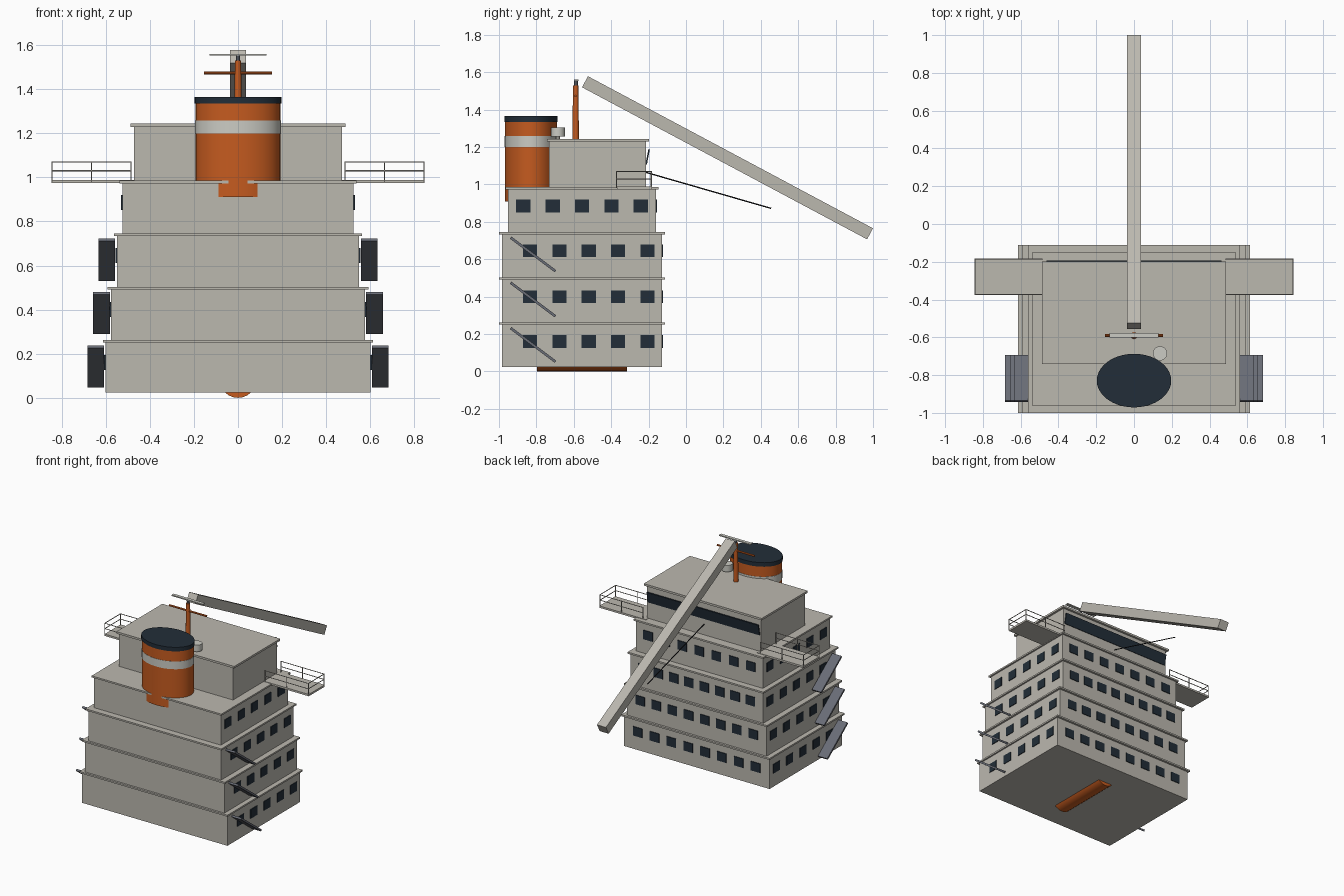
import bpy, bmesh, math
from mathutils import Vector, Matrix

if "Cube" in bpy.data.objects:
    bpy.data.objects.remove(bpy.data.objects["Cube"])


def material(name, rgb):
    m = bpy.data.materials.new(name)
    m.diffuse_color = (*rgb, 1)
    m.use_nodes = True
    m.node_tree.nodes["Principled BSDF"].inputs["Base Color"].default_value = m.diffuse_color
    return m


WALL = material("warm_grey", (0.50, 0.48, 0.43))
LIGHT = material("pale_grey", (0.60, 0.60, 0.55))
ORANGE = material("burnt_orange", (0.56, 0.105, 0.014))
NAVY = material("dark_navy", (0.016, 0.027, 0.040))
STEEL = material("steel_grey", (0.14, 0.15, 0.18))
BLACK = material("black", (0.01, 0.01, 0.012))


def finish(name, bm, mat, smooth=False):
    bmesh.ops.recalc_face_normals(bm, faces=bm.faces)
    me = bpy.data.meshes.new(name)
    bm.to_mesh(me)
    bm.free()
    me.materials.append(mat)
    ob = bpy.data.objects.new(name, me)
    bpy.context.collection.objects.link(ob)
    if smooth:
        bpy.ops.object.select_all(action='DESELECT')
        ob.select_set(True)
        bpy.context.view_layer.objects.active = ob
        bpy.ops.object.shade_smooth_by_angle(angle=math.radians(35))
    return ob


def add_box(bm, x0, x1, y0, y1, z0, z1):
    m = Matrix.Translation(((x0 + x1) / 2, (y0 + y1) / 2, (z0 + z1) / 2))
    bmesh.ops.create_cube(bm, size=1, matrix=m @ Matrix.Diagonal((x1 - x0, y1 - y0, z1 - z0, 1)))


def box(name, mat, *dims):
    bm = bmesh.new()
    add_box(bm, *dims)
    return finish(name, bm, mat)


def add_rod(bm, a, b, r, seg=6, r2=None):
    a, b = Vector(a), Vector(b)
    rot = (b - a).to_track_quat('Z', 'Y').to_matrix().to_4x4()
    bmesh.ops.create_cone(bm, cap_ends=True, segments=seg, radius1=r,
                          radius2=r if r2 is None else r2, depth=(b - a).length,
                          matrix=Matrix.Translation((a + b) / 2) @ rot)


def rod(name, mat, a, b, r, seg=6, r2=None, smooth=False):
    bm = bmesh.new()
    add_rod(bm, a, b, r, seg, r2)
    return finish(name, bm, mat, smooth)


def add_bar_yz(bm, x0, x1, a, b, t):
    # rectangular bar running from a to b in the yz plane
    (y0, z0), (y1, z1) = a, b
    m = (Matrix.Translation(((x0 + x1) / 2, (y0 + y1) / 2, (z0 + z1) / 2))
         @ Matrix.Rotation(math.atan2(z1 - z0, y1 - y0), 4, 'X')
         @ Matrix.Diagonal((x1 - x0, math.hypot(y1 - y0, z1 - z0), t, 1)))
    bmesh.ops.create_cube(bm, size=1, matrix=m)


def bar_yz(name, mat, *args):
    bm = bmesh.new()
    add_bar_yz(bm, *args)
    return finish(name, bm, mat)


# Deck tiers: half width, y range, z range, slab half width and y range, window data
tiers = [
    (0.602, -0.985, -0.128, 0.025, 0.252, 0.613, -1.0, -0.112, 0.160, -0.834, 8),
    (0.577, -0.985, -0.128, 0.260, 0.492, 0.592, -1.0, -0.112, 0.400, -0.834, 8),
    (0.550, -0.985, -0.128, 0.500, 0.734, 0.562, -1.0, -0.112, 0.645, -0.834, 8),
    (0.525, -0.952, -0.160, 0.742, 0.974, 0.537, -0.964, -0.147, 0.885, -0.870, 7),
]
for i, (hw, y0, y1, z0, z1, sw, s0, s1, wz, wy, n) in enumerate(tiers, 1):
    box(f"deck_house_{i}", WALL, -hw, hw, y0, y1, z0, z1)
    box(f"deck_slab_{i}", WALL, -sw, sw, s0, s1, z1 - 0.001, z1 + 0.011)
    bm = bmesh.new()
    for k in range(5):                        # side windows
        c = wy + 0.157 * k
        for s in (-1, 1):
            xs = sorted((s * (hw - 0.003), s * (hw + 0.005)))
            add_box(bm, *xs, c - 0.038, c + 0.038, wz - 0.034, wz + 0.034)
    step = 2 * hw * 0.81 / (n - 1)
    for k in range(n):                        # forward windows
        c = (k - (n - 1) / 2) * step
        add_box(bm, c - 0.038, c + 0.038, y1 - 0.003, y1 + 0.005, wz - 0.034, wz + 0.034)
    finish(f"windows_{i}", bm, NAVY)

# Bridge with tilted window strip
box("bridge_house", WALL, -0.472, 0.472, -0.733, -0.214, 0.983, 1.23)
box("bridge_roof", WALL, -0.488, 0.488, -0.742, -0.198, 1.229, 1.244)
bar_yz("bridge_window", NAVY, -0.462, 0.462, (-0.213, 1.107), (-0.197, 1.188), 0.008)

# Bridge wings with railings
for s, side in ((-1, "left"), (1, "right")):
    xs = sorted((s * 0.46, s * 0.845))
    box(f"bridge_wing_{side}", WALL, *xs, -0.37, -0.182, 0.974, 0.988)
    bm = bmesh.new()
    xi, xo, ya, yb = s * 0.485, s * 0.843, -0.372, -0.186
    for z in (1.03, 1.07):
        for a, b in (((xi, ya), (xo, ya)), ((xo, ya), (xo, yb)), ((xo, yb), (xi, yb))):
            add_rod(bm, (*a, z), (*b, z), 0.003)
    for x in (xi, (xi + xo) / 2, xo):
        for y in (ya, yb):
            add_rod(bm, (x, y, 0.98), (x, y, 1.072), 0.003)
    finish(f"wing_railing_{side}", bm, WALL)

# Outside stairways
for i, (x, z) in enumerate(((0.607, 0.142), (0.581, 0.385), (0.557, 0.626)), 1):
    for s, side in ((-1, "left"), (1, "right")):
        xs = sorted((s * x, s * (x + 0.076)))
        bar_yz(f"stair_{i}_{side}", STEEL, *xs, (-0.938, z + 0.09), (-0.698, z - 0.09), 0.014)


# Oval funnel
def oval(name, mat, rx, ry, z0, z1):
    bm = bmesh.new()
    m = Matrix.Translation((0, -0.829, (z0 + z1) / 2)) @ Matrix.Diagonal((rx, ry, 1, 1))
    bmesh.ops.create_cone(bm, cap_ends=True, segments=40, radius1=1, radius2=1,
                          depth=z1 - z0, matrix=m)
    finish(name, bm, mat, True)


oval("funnel", ORANGE, 0.192, 0.139, 0.91, 1.336)
oval("funnel_band", LIGHT, 0.194, 0.1405, 1.20, 1.258)
oval("funnel_cap", NAVY, 0.197, 0.142, 1.335, 1.365)

# Mast, yardarm and radar
rod("mast", ORANGE, (0, -0.59, 1.24), (0, -0.59, 1.53), 0.018, 12, 0.014, True)
rod("yardarm", ORANGE, (-0.154, -0.59, 1.473), (0.154, -0.59, 1.473), 0.007, 8)
rod("radar_post", STEEL, (0, -0.588, 1.525), (0, -0.588, 1.555), 0.01, 8)
box("radar_bar", LIGHT, -0.13, 0.13, -0.60, -0.576, 1.552, 1.56)

# Vent drum on the roof
rod("vent_stem", WALL, (0.138, -0.685, 1.24), (0.138, -0.685, 1.26), 0.012, 8)
rod("vent_drum", LIGHT, (0.138, -0.685, 1.256), (0.138, -0.685, 1.305), 0.038, 20, None, True)

# Long sloping boom and its thin stay
bar_yz("boom", WALL, -0.037, 0.037, (-0.54, 1.549), (0.984, 0.736), 0.067)
rod("stay_rod", BLACK, (0, -0.216, 1.065), (0, 0.455, 0.872), 0.0035, 6)

# Rounded keel piece below the lowest deck
rod("keel_drum", ORANGE, (0, -0.797, 0.085), (0, -0.316, 0.085), 0.085, 24, None, True)
